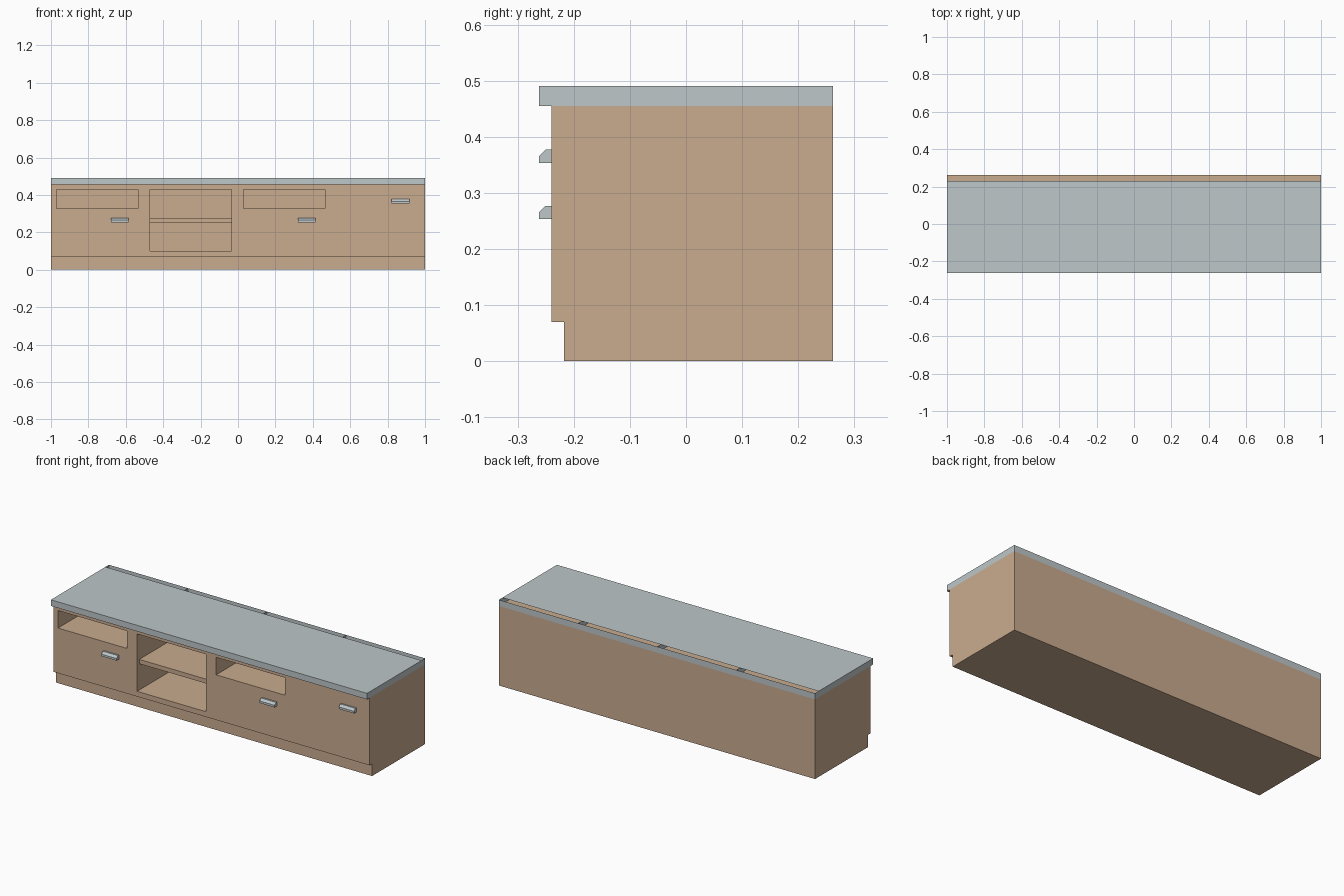
import bpy, bmesh

if "Cube" in bpy.data.objects:
    bpy.data.objects.remove(bpy.data.objects["Cube"])


def material(name, rgb):
    m = bpy.data.materials.new(name)
    m.diffuse_color = (*rgb, 1)
    m.use_nodes = True
    m.node_tree.nodes["Principled BSDF"].inputs["Base Color"].default_value = m.diffuse_color
    return m


WOOD = material("tan wood", (0.584, 0.407, 0.275))
GREY = material("blue grey", (0.515, 0.571, 0.584))


def finish(name, bm, mat):
    mesh = bpy.data.meshes.new(name)
    bm.to_mesh(mesh)
    bm.free()
    mesh.materials.append(mat)
    ob = bpy.data.objects.new(name, mesh)
    bpy.context.collection.objects.link(ob)
    return ob


def extrude_x(name, profile, x0, x1, mat):
    """Solid made from a closed (y, z) profile swept from x0 to x1."""
    bm = bmesh.new()
    face = bm.faces.new([bm.verts.new((x0, y, z)) for y, z in profile])
    res = bmesh.ops.extrude_face_region(bm, geom=[face])
    verts = [v for v in res["geom"] if isinstance(v, bmesh.types.BMVert)]
    bmesh.ops.translate(bm, verts=verts, vec=(x1 - x0, 0, 0))
    bmesh.ops.recalc_face_normals(bm, faces=bm.faces)
    return finish(name, bm, mat)


def box(name, x, y, z, mat):
    return extrude_x(name, [(y[0], z[0]), (y[1], z[0]), (y[1], z[1]), (y[0], z[1])], *x, mat)


FRONT, BACK, INNER = -0.24, 0.262, 0.245
BODY_TOP, TOP = 0.455, 0.49

# Cabinet body with recessed plinth
body = extrude_x("cabinet_body", [(-0.217, 0), (BACK, 0), (BACK, BODY_TOP),
                                  (FRONT, BODY_TOP), (FRONT, 0.07), (-0.217, 0.07)], -1, 1, WOOD)

# Open compartments cut into the front
openings = [((-0.97, -0.535), (0.328, 0.428)),
            ((-0.47, -0.035), (0.10, 0.428)),
            ((0.03, 0.465), (0.328, 0.428))]
for x, z in openings:
    cutter = box("compartment_cutter", x, (-0.4, INNER), z, WOOD)
    cutter.hide_render = True
    mod = body.modifiers.new("compartment", "BOOLEAN")
    mod.operation, mod.solver, mod.object = "DIFFERENCE", "EXACT", cutter
    bpy.context.view_layer.objects.active = body
    bpy.ops.object.modifier_apply(modifier=mod.name)
    bpy.data.objects.remove(cutter)

# Shelf in the tall compartment
box("shelf", (-0.47, -0.035), (FRONT + 0.02, INNER), (0.25, 0.275), WOOD)

# Handles with a chamfered upper front edge
for x, z in ((-0.68, 0.253), (0.32, 0.253), (0.822, 0.353)):
    extrude_x("handle", [(FRONT, z), (-0.262, z), (-0.262, z + 0.012), (-0.25, z + 0.024),
                         (FRONT, z + 0.024)], x, x + 0.095, GREY)

# Hollow countertop: thin sheets with an open slot along the back
bm = bmesh.new()
Y0, SLOT = -0.262, 0.23


def sheet(*corners):
    bm.faces.new([bm.verts.new(c) for c in corners])


sheet((-1, Y0, TOP), (1, Y0, TOP), (1, SLOT, TOP), (-1, SLOT, TOP))
sheet((-1, Y0, BODY_TOP), (1, Y0, BODY_TOP), (1, Y0, TOP), (-1, Y0, TOP))
sheet((1, BACK, BODY_TOP), (-1, BACK, BODY_TOP), (-1, BACK, TOP), (1, BACK, TOP))
sheet((-1, Y0, BODY_TOP), (-1, FRONT, BODY_TOP), (1, FRONT, BODY_TOP), (1, Y0, BODY_TOP))
# End walls and the dividers between the four units
for x in (1, 0.5, 0, -0.5):
    sheet((x, Y0, BODY_TOP), (x, BACK, BODY_TOP), (x, BACK, TOP), (x, Y0, TOP))
sheet((-1, BACK, BODY_TOP), (-1, Y0, BODY_TOP), (-1, Y0, TOP), (-1, BACK, TOP))
bmesh.ops.remove_doubles(bm, verts=bm.verts, dist=1e-5)
finish("countertop", bm, GREY)
